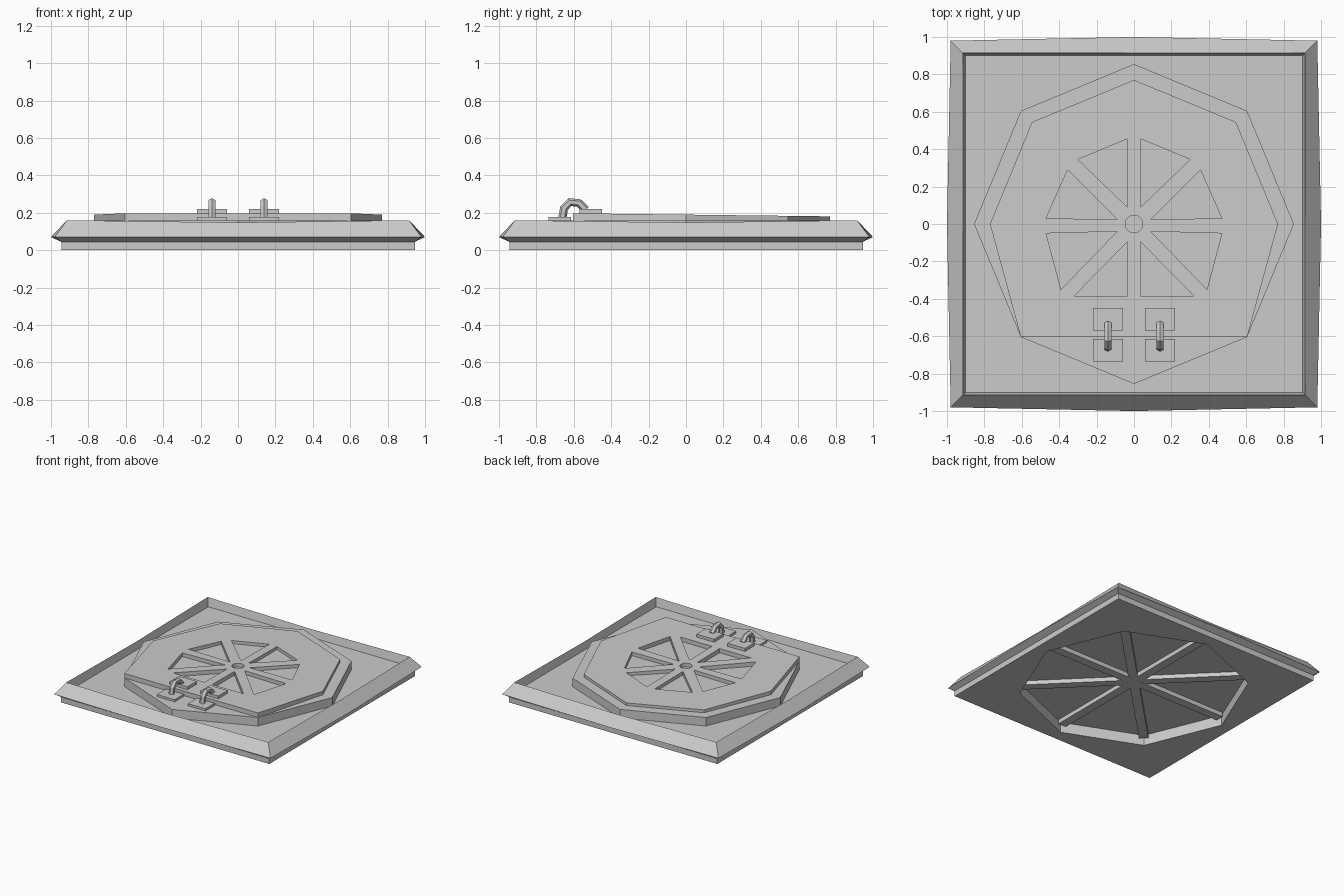
import bpy, bmesh, math
from mathutils import Vector

if "Cube" in bpy.data.objects:
    bpy.data.objects.remove(bpy.data.objects["Cube"])


def make(name, verts, faces):
    me = bpy.data.meshes.new(name)
    me.from_pydata([tuple(v) for v in verts], [], faces)
    bm = bmesh.new()
    bm.from_mesh(me)
    bmesh.ops.recalc_face_normals(bm, faces=bm.faces)
    bm.to_mesh(me)
    bm.free()
    ob = bpy.data.objects.new(name, me)
    bpy.context.collection.objects.link(ob)
    return ob


def loft(loops):
    """Closed solid through a stack of equal-length loops."""
    n = len(loops[0])
    verts = [v for lp in loops for v in lp]
    faces = [tuple(range(n)), tuple(range(len(verts) - n, len(verts)))]
    for k in range(len(loops) - 1):
        for i in range(n):
            j = (i + 1) % n
            faces.append((k * n + i, k * n + j, (k + 1) * n + j, (k + 1) * n + i))
    return verts, faces


def prism(pts, z0, top):
    """Extrude a flat outline; top may be a height or a function of y."""
    f = top if callable(top) else (lambda y: top)
    return loft([[(x, y, z0) for x, y in pts], [(x, y, f(y)) for x, y in pts]])


def ngon(r, n):
    return [(r * math.cos(2 * math.pi * i / n), r * math.sin(2 * math.pi * i / n)) for i in range(n)]


def merge(parts):
    verts, faces = [], []
    for v, f in parts:
        o = len(verts)
        verts += v
        faces += [tuple(i + o for i in q) for q in f]
    return verts, faces


def cut(ob, cutter):
    m = ob.modifiers.new("cut", 'BOOLEAN')
    m.operation = 'DIFFERENCE'
    m.solver = 'EXACT'
    m.object = cutter
    cutter.hide_render = True
    cutter.hide_viewport = True


def square(c, m, zc, zm):
    return [(-c, -c, zc), (0, -m, zm), (c, -c, zc), (m, 0, zm),
            (c, c, zc), (0, m, zm), (-c, c, zc), (-m, 0, zm)]


# Square tray with a flared, slightly bowed rim
base = make("base_tray", *loft([
    square(.945, .945, 0, 0), square(.945, .945, .045, .045),
    square(.98, 1.0, .07, .07), square(.915, .915, .16, .148),
    square(.90, .90, .09, .09)]))
cut(base, make("well_cutter", *prism(ngon(.85, 8), -.1, .3)))

# Octagonal frame closing the well
make("hatch_frame", *prism(ngon(.855, 8), .085, .16))

# Spokes on the underside
for i in range(4):
    a = math.pi * i / 4
    ux, uy = math.cos(a), math.sin(a)
    pts = [(p * ux - q * uy, p * uy + q * ux)
           for p, q in ((-.83, -.035), (.83, -.035), (.83, .035), (-.83, .035))]
    make("underside_spoke", *prism(pts, .05 + i * .0004, .09))

# Tilted lid, its front edge reaching the frame corners
lid_pts = [(.77, 0), (.545, .545), (0, .77), (-.545, .545), (-.77, 0),
           (-.605, -.605), (.605, -.605)]
lid = make("hatch_lid", *prism(lid_pts, .15, lambda y: .19 - .012 * y))

# Wheel-shaped recesses in the lid
tris = [[(.035, .455), (.035, .09), (.3, .345)],
        [(.355, .29), (.09, .025), (.47, .03)],
        [(.09, -.04), (.47, -.05), (.39, -.35)],
        [(.035, -.095), (.035, -.385), (.32, -.385)]]
tris += [[(-x, y) for x, y in t] for t in tris]
cut(lid, make("recess_cutter", *merge([prism(t, .1, .3) for t in tris]
                                      + [prism(ngon(.047, 16), .1, .3)])))

# Hinges: two pads joined by a hexagonal arched bar
path = [Vector((0, y, z)) for y, z in ((-.662, .165), (-.652, .225), (-.62, .257),
                                       (-.572, .252), (-.535, .215))]
for s in (-.14, .14):
    for nm, y, z0, z1 in (("rear", -.51, .18, .22), ("front", -.675, .15, .178)):
        pts = [(s + x, y + d) for x, d in ((-.08, -.06), (.08, -.06), (.08, .06), (-.08, .06))]
        make("hinge_pad_" + nm, *prism(pts, z0, z1))
    loops = []
    for i, p in enumerate(path):
        t = (path[min(i + 1, 4)] - path[max(i - 1, 0)]).normalized()
        nrm = Vector((0, -t.z, t.y))
        loops.append([p + Vector((s, 0, 0)) + nrm * .022 * math.cos(a) + Vector((.022 * math.sin(a), 0, 0))
                      for a in [math.pi / 3 * k for k in range(6)]])
    make("hinge_bar", *loft(loops))
